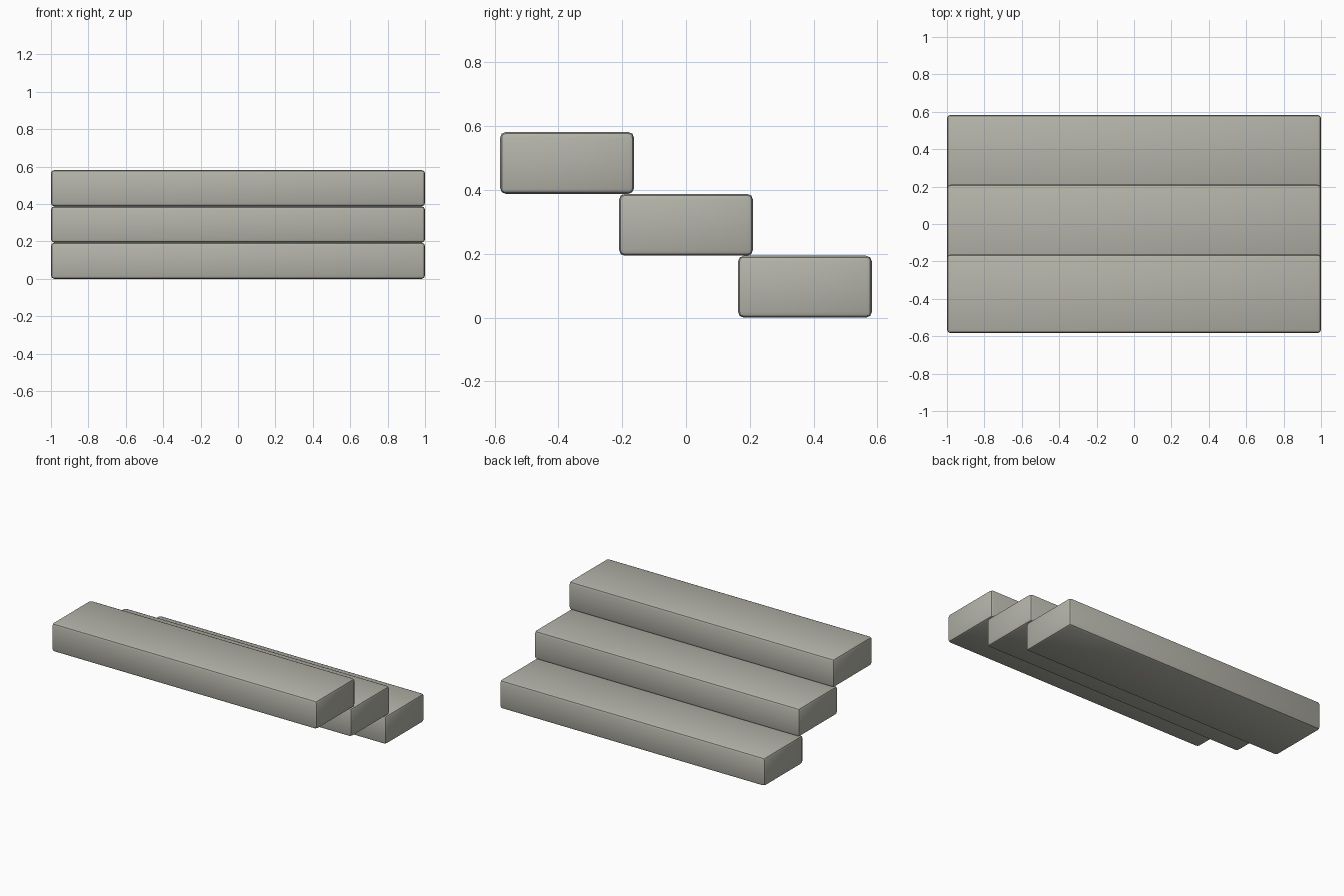
import bpy

if "Cube" in bpy.data.objects:
    bpy.data.objects.remove(bpy.data.objects["Cube"])

# Step dimensions
WIDTH, DEPTH, HEIGHT = 2.0, 0.42, 0.194
PITCH_Y = 0.373

stone = bpy.data.materials.new("warm grey stone")
stone.diffuse_color = (0.46, 0.455, 0.40, 1.0)
stone.use_nodes = True
stone.node_tree.nodes["Principled BSDF"].inputs["Base Color"].default_value = stone.diffuse_color


def add_step(index, name):
    """One stone slab with softly rounded edges."""
    bpy.ops.mesh.primitive_cube_add(
        size=1, location=(0, (1 - index) * PITCH_Y, HEIGHT * (index + 0.5)))
    step = bpy.context.object
    step.name = name
    step.scale = (WIDTH, DEPTH, HEIGHT)
    bpy.ops.object.transform_apply(location=False, rotation=False, scale=True)
    step.data.materials.append(stone)
    bevel = step.modifiers.new("rounded edges", 'BEVEL')
    bevel.width = 0.018
    bevel.segments = 2
    bpy.ops.object.modifier_apply(modifier=bevel.name)
    bpy.ops.object.shade_smooth_by_angle(angle=0.6)


# Three steps rising from the back to the front
for i, step_name in enumerate(("bottom_step", "middle_step", "top_step")):
    add_step(i, step_name)
